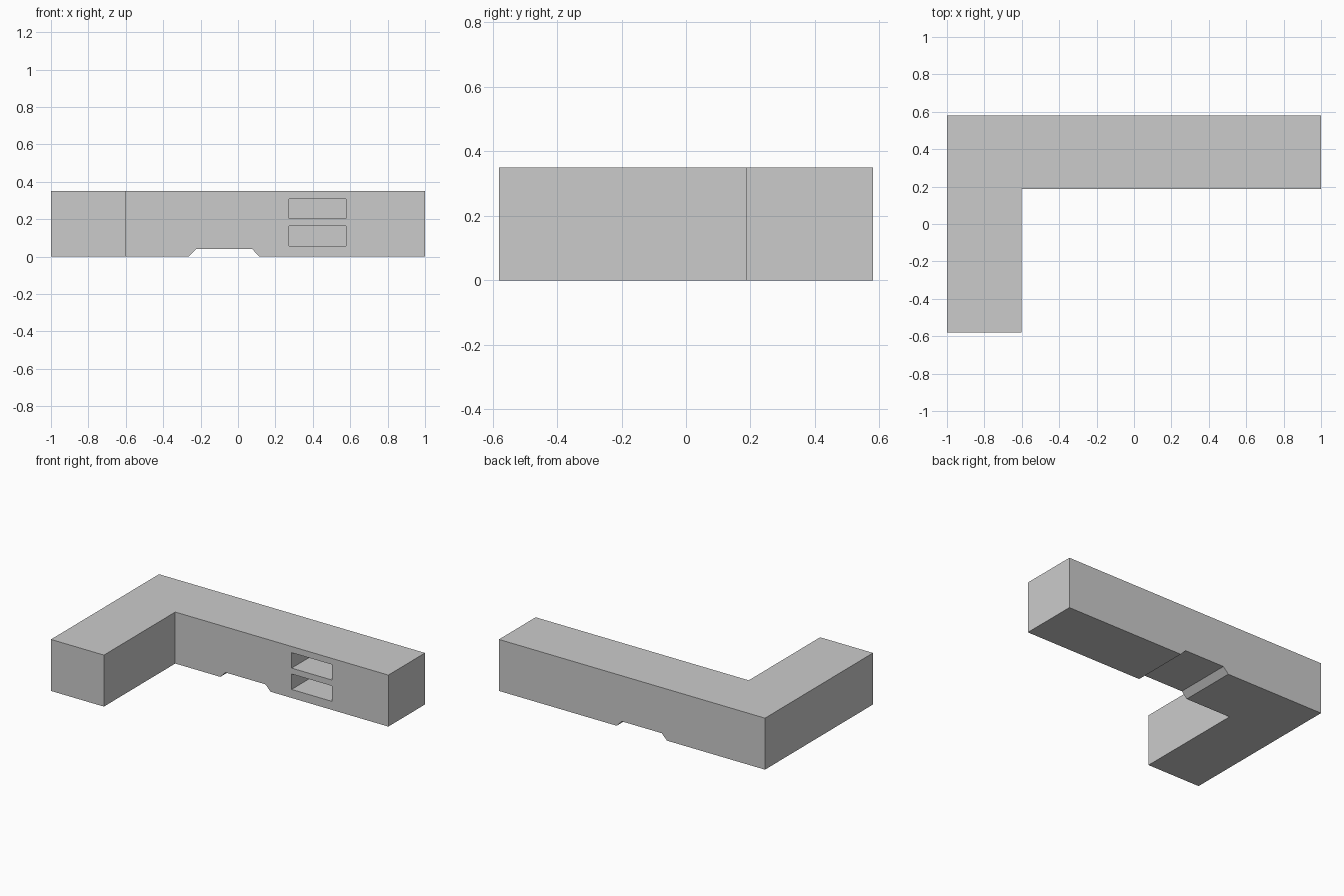
import bpy, bmesh
from mathutils import Vector

if "Cube" in bpy.data.objects:
    bpy.data.objects.remove(bpy.data.objects["Cube"])


def prism(name, profile, direction):
    """Extrude a closed 3D profile along a direction."""
    bm = bmesh.new()
    face = bm.faces.new([bm.verts.new(p) for p in profile])
    ext = bmesh.ops.extrude_face_region(bm, geom=[face])
    moved = [v for v in ext["geom"] if isinstance(v, bmesh.types.BMVert)]
    bmesh.ops.translate(bm, verts=moved, vec=Vector(direction))
    bmesh.ops.recalc_face_normals(bm, faces=bm.faces)
    mesh = bpy.data.meshes.new(name)
    bm.to_mesh(mesh)
    bm.free()
    obj = bpy.data.objects.new(name, mesh)
    bpy.context.collection.objects.link(obj)
    return obj


HEIGHT, HALF_Y, INNER_X, INNER_Y = 0.35, 0.58, -0.602, 0.186

# L-shaped block
plan = [(-1, -HALF_Y), (INNER_X, -HALF_Y), (INNER_X, INNER_Y),
        (1, INNER_Y), (1, HALF_Y), (-1, HALF_Y)]
body = prism("l_shaped_body", [(x, y, 0) for x, y in plan], (0, 0, HEIGHT))

# Chamfered passage under the long arm
passage = [(-0.302, -0.04), (-0.224, 0.04), (0.076, 0.04), (0.154, -0.04)]
cutters = [prism("passage_cutter", [(x, INNER_Y - 0.1, z) for x, z in passage], (0, 0.7, 0))]

# Two blind slots in the front of the long arm
for i, (z0, z1) in enumerate([(0.058, 0.163), (0.203, 0.308)]):
    rect = [(0.273, z0), (0.577, z0), (0.577, z1), (0.273, z1)]
    cutters.append(prism(f"slot_cutter_{i + 1}",
                         [(x, INNER_Y - 0.1, z) for x, z in rect], (0, 0.38, 0)))

for cutter in cutters:
    cutter.hide_render = True
    cutter.hide_set(True)
    mod = body.modifiers.new(cutter.name, "BOOLEAN")
    mod.operation = "DIFFERENCE"
    mod.solver = "EXACT"
    mod.object = cutter
